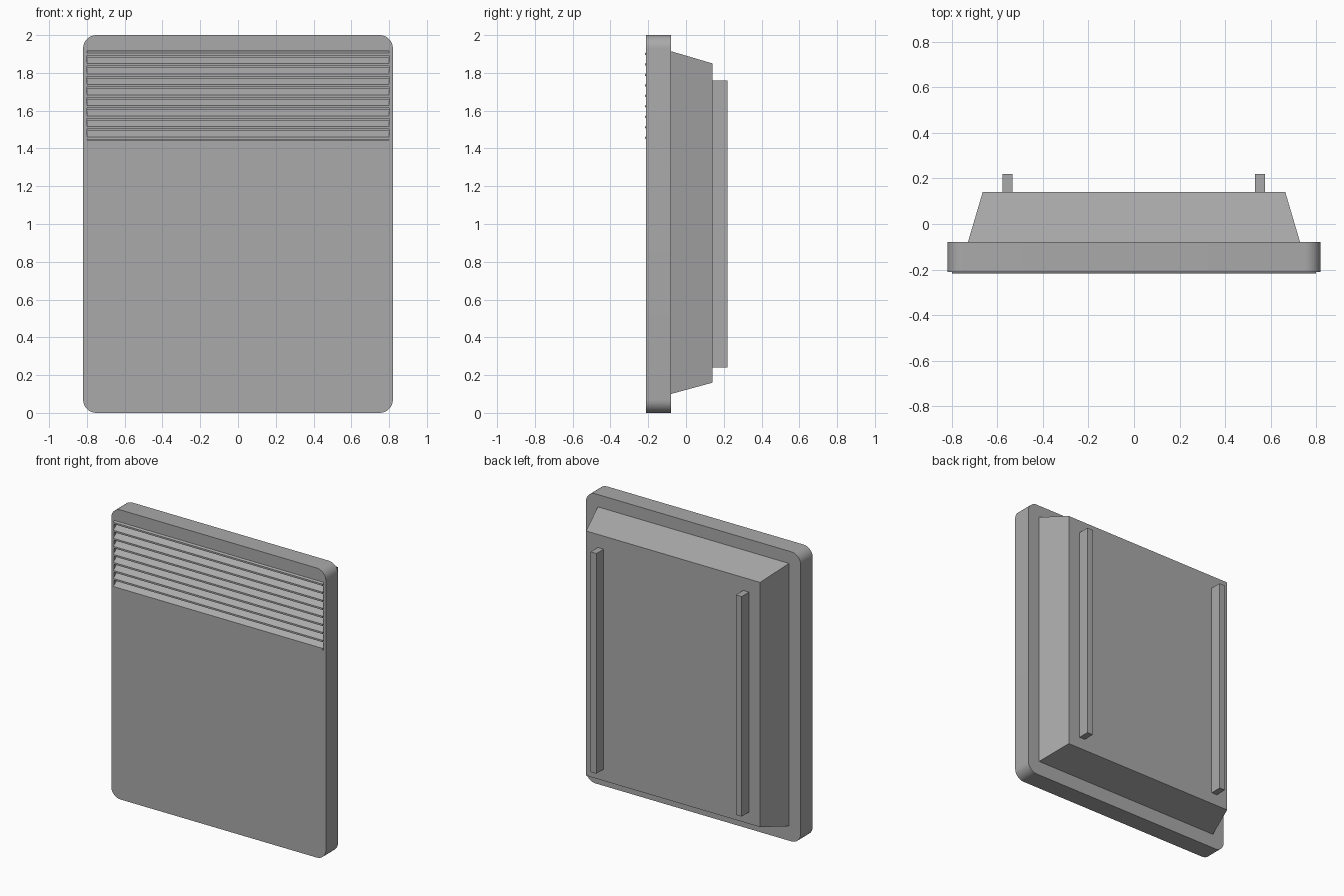
import bpy, bmesh
from math import sin, cos, pi

cube = bpy.data.objects.get("Cube")
if cube:
    bpy.data.objects.remove(cube)

grey = bpy.data.materials.new("plain grey")
grey.use_nodes = True
colour = (0.4, 0.4, 0.4, 1)
grey.diffuse_color = colour
grey.node_tree.nodes["Principled BSDF"].inputs["Base Color"].default_value = colour


def loft(name, front, back):
    """Solid between two matching outlines."""
    bm = bmesh.new()
    a = [bm.verts.new(p) for p in front]
    b = [bm.verts.new(p) for p in back]
    bm.faces.new(a)
    bm.faces.new(b[::-1])
    for i in range(len(a)):
        j = (i + 1) % len(a)
        bm.faces.new((a[j], a[i], b[i], b[j]))
    bmesh.ops.recalc_face_normals(bm, faces=bm.faces)
    mesh = bpy.data.meshes.new(name)
    bm.to_mesh(mesh)
    bm.free()
    mesh.materials.append(grey)
    obj = bpy.data.objects.new(name, mesh)
    bpy.context.collection.objects.link(obj)
    return obj


def rect(x0, x1, y, z0, z1):
    return [(x0, y, z0), (x1, y, z0), (x1, y, z1), (x0, y, z1)]


def rounded(y, w=0.82, r=0.07, steps=8):
    pts = []
    for k, (sx, sz) in enumerate([(1, 1), (-1, 1), (-1, -1), (1, -1)]):
        for i in range(steps + 1):
            t = (k + i / steps) * pi / 2
            pts.append((sx * (w - r) + r * cos(t), y, 1 + sz * (1 - r) + r * sin(t)))
    return pts


# Front panel with a shallow grille opening
panel = loft("front_panel", rounded(-0.212), rounded(-0.08))
cutter = loft("grille_cutter", rect(-0.8, 0.8, -0.3, 1.445, 1.915),
              rect(-0.8, 0.8, -0.14, 1.445, 1.915))
cutter.hide_render = True
cutter.hide_set(True)
cut = panel.modifiers.new("grille opening", "BOOLEAN")
cut.object = cutter
cut.operation = "DIFFERENCE"
cut.solver = "EXACT"

# Slanted slats, rising towards the back
for i in range(9):
    z = 1.448 + i * 0.0555
    profile = [(-0.218, z), (-0.218, z + 0.012), (-0.17, z + 0.048), (-0.17, z + 0.036)]
    if i == 8:
        profile = [(-0.218, z), (-0.218, z + 0.012), (-0.2, z + 0.023), (-0.2, z + 0.012)]
    loft(f"grille_slat_{i + 1}", [(-0.8, y, h) for y, h in profile],
         [(0.8, y, h) for y, h in profile])

# Tapered rear housing
loft("rear_housing", rect(-0.73, 0.73, -0.08, 0.1, 1.915),
     rect(-0.665, 0.665, 0.14, 0.16, 1.85))

# Mounting rails
for name, x in (("left_rail", 0.553), ("right_rail", -0.557)):
    loft(name, rect(x - 0.022, x + 0.022, 0.14, 0.24, 1.76),
         rect(x - 0.022, x + 0.022, 0.22, 0.24, 1.76))

# Smooth the rounded corners
bpy.ops.object.select_all(action="DESELECT")
panel.select_set(True)
bpy.context.view_layer.objects.active = panel
bpy.ops.object.shade_smooth_by_angle(angle=0.5)
